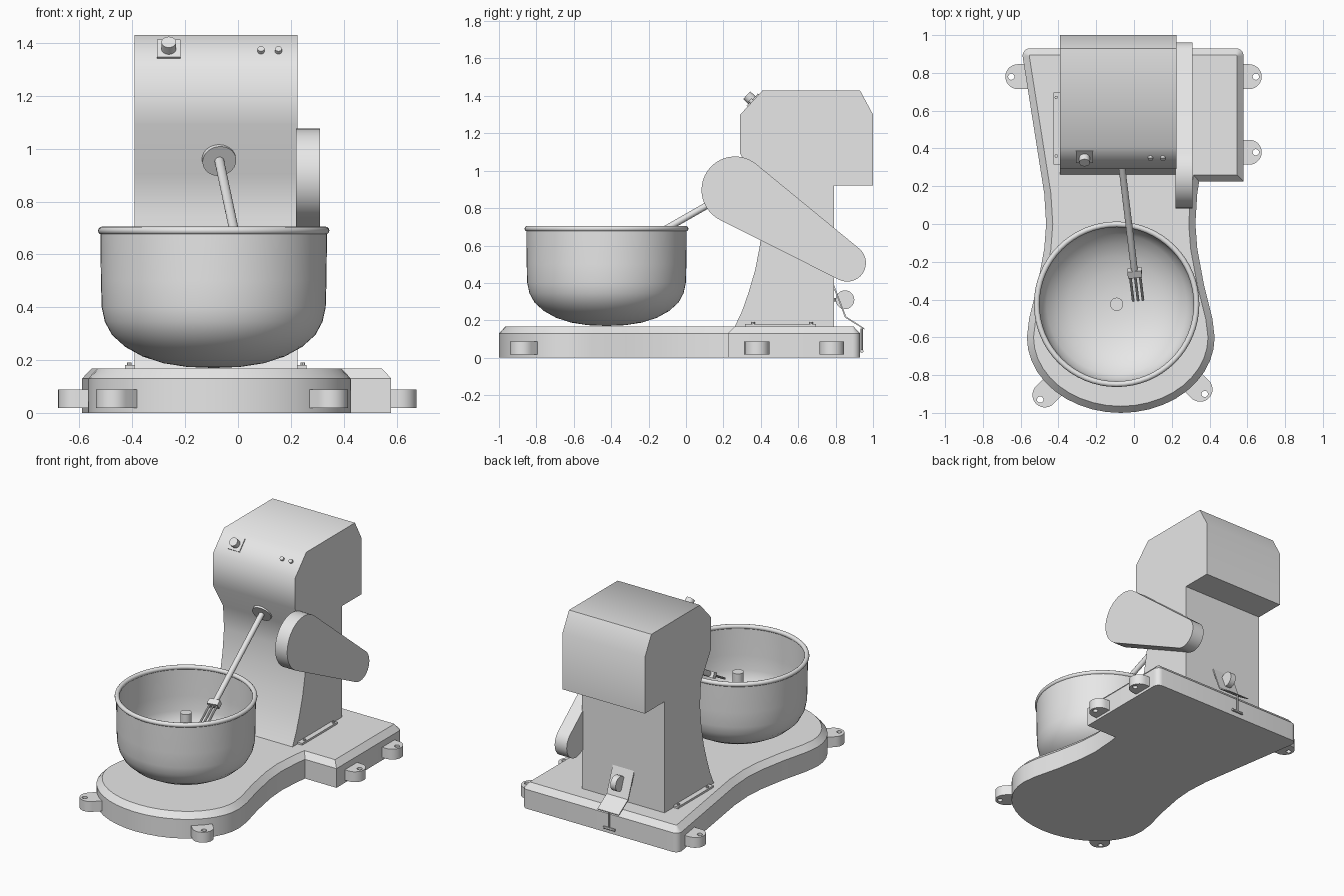
import bpy, bmesh
from math import sin, cos, pi, radians, atan2, asin, hypot
from mathutils import Vector, Matrix

cube = bpy.data.objects.get("Cube")
if cube:
    bpy.data.objects.remove(cube, do_unlink=True)

GREY = (0.8, 0.8, 0.8, 1)
metal = bpy.data.materials.new("light_grey")
metal.use_nodes = True
metal.diffuse_color = GREY
metal.node_tree.nodes["Principled BSDF"].inputs["Base Color"].default_value = GREY


def finish(bm, name, angle=35):
    bmesh.ops.recalc_face_normals(bm, faces=bm.faces)
    mesh = bpy.data.meshes.new(name)
    bm.to_mesh(mesh)
    bm.free()
    obj = bpy.data.objects.new(name, mesh)
    bpy.context.collection.objects.link(obj)
    mesh.materials.append(metal)
    bpy.ops.object.select_all(action='DESELECT')
    obj.select_set(True)
    bpy.context.view_layer.objects.active = obj
    bpy.ops.object.shade_smooth_by_angle(angle=radians(angle))
    return obj


def arc(cx, cy, rx, ry, a0, a1, n):
    """Points along an elliptical arc, angles in degrees."""
    return [(cx + rx * cos(radians(a0 + (a1 - a0) * i / n)),
             cy + ry * sin(radians(a0 + (a1 - a0) * i / n))) for i in range(n + 1)]


def prism_x(name, profile, x0, x1, angle=35):
    """Extrude a (y, z) profile along x."""
    bm = bmesh.new()
    face = bm.faces.new([bm.verts.new((x0, y, z)) for y, z in profile])
    new = bmesh.ops.extrude_face_region(bm, geom=[face])["geom"]
    bmesh.ops.translate(bm, vec=(x1 - x0, 0, 0),
                        verts=[v for v in new if isinstance(v, bmesh.types.BMVert)])
    return finish(bm, name, angle)


def rod(name, start, end, radius, sides=24):
    a, b = Vector(start), Vector(end)
    bm = bmesh.new()
    spin = (b - a).to_track_quat('Z', 'Y').to_matrix().to_4x4()
    bmesh.ops.create_cone(bm, cap_ends=True, segments=sides, radius1=radius, radius2=radius,
                          depth=(b - a).length, matrix=Matrix.Translation((a + b) / 2) @ spin)
    return finish(bm, name)


def box(name, center, size, rotation=None):
    bm = bmesh.new()
    turn = (rotation or Matrix()).to_4x4()
    bmesh.ops.create_cube(bm, size=1, matrix=Matrix.Translation(center) @ turn
                          @ Matrix.Diagonal((*size, 1)))
    return finish(bm, name)


def lathe(name, profile, center, steps=64, closed=False):
    """Revolve an (r, z) profile about a vertical axis."""
    bm = bmesh.new()
    cx, cy = center
    vs = [bm.verts.new((cx + r, cy, z)) for r, z in profile]
    es = [bm.edges.new(p) for p in zip(vs, vs[1:])]
    if closed:
        es.append(bm.edges.new((vs[-1], vs[0])))
    bmesh.ops.spin(bm, geom=vs + es, cent=(cx, cy, 0), axis=(0, 0, 1),
                   angle=2 * pi, steps=steps, use_merge=True)
    bmesh.ops.remove_doubles(bm, verts=bm.verts, dist=0.0005)
    return finish(bm, name)


# Base slab: round front, narrow waist, wide back, chamfered top
waist = [(0.485, -0.5), (0.44, -0.32), (0.405, -0.13), (0.395, 0.0), (0.405, 0.16)]
outline = arc(-0.07, -0.6, 0.497, 0.4, 180, 360, 20)
outline += [(-0.07 + w, y) for w, y in waist] + [(0.345, 0.225), (0.58, 0.225)]
outline += arc(0.54, 0.89, 0.04, 0.04, 0, 90, 5) + arc(-0.55, 0.89, 0.04, 0.04, 90, 180, 5)
outline += [(-0.07 - w, y) for w, y in reversed(waist)]
bm = bmesh.new()
slab = bm.faces.new([bm.verts.new((x, y, 0)) for x, y in outline])
new = bmesh.ops.extrude_face_region(bm, geom=[slab])["geom"]
bmesh.ops.translate(bm, vec=(0, 0, 0.13), verts=[v for v in new if isinstance(v, bmesh.types.BMVert)])
bmesh.ops.recalc_face_normals(bm, faces=bm.faces)
top = [f for f in bm.faces if f.normal.z > 0.9]
bmesh.ops.inset_region(bm, faces=top, thickness=0.035, use_even_offset=True)
top = max((f for f in bm.faces if f.normal.z > 0.9), key=lambda f: f.calc_area())
bmesh.ops.translate(bm, vec=(0, 0, 0.038), verts=top.verts)
finish(bm, "base", 25)


# Mounting lugs with bolt holes
def lug(name, x, y, heading):
    bm = bmesh.new()
    body = arc(0, 0, 0.066, 0.066, -90, 90, 14) + [(-0.13, 0.066), (-0.13, -0.066)]
    hole = arc(0.035, 0, 0.017, 0.017, 0, 330, 11)
    edges = []
    for loop in (body, hole):
        vs = [bm.verts.new((px, py, 0.018)) for px, py in loop]
        edges += [bm.edges.new((vs[i - 1], vs[i])) for i in range(len(vs))]
    bmesh.ops.triangle_fill(bm, edges=edges, use_beauty=True)
    new = bmesh.ops.extrude_face_region(bm, geom=bm.faces[:])["geom"]
    bmesh.ops.translate(bm, vec=(0, 0, 0.07),
                        verts=[v for v in new if isinstance(v, bmesh.types.BMVert)])
    bm.transform(Matrix.Translation((x, y, 0)) @ Matrix.Rotation(radians(heading), 4, 'Z'))
    finish(bm, name)


lug("back_right_lug", -0.615, 0.78, 180)
lug("back_left_lug", 0.61, 0.78, 0)
lug("middle_left_lug", 0.61, 0.38, 0)
lug("front_right_lug", -0.472, -0.905, 225)
lug("front_left_lug", 0.35, -0.875, -45)

# Column and motor head in one profile
column = [(0.26, 0.165), (0.30, 0.25), (0.335, 0.35), (0.37, 0.47), (0.395, 0.6), (0.41, 0.75),
          (0.40, 0.905), (0.29, 1.09), (0.29, 1.30), (0.41, 1.43), (0.93, 1.43),
          (1.0, 1.30), (1.0, 0.92), (0.79, 0.92), (0.79, 0.165)]
prism_x("column_and_head", column, -0.392, 0.225, 50)

# Belt cover: hull of a large and a small circle
big, small = (0.262, 0.897, 0.179), (0.862, 0.507, 0.1)
dy, dz = small[0] - big[0], small[1] - big[1]
axis = atan2(dz, dy) * 180 / pi
tilt = 90 - asin((big[2] - small[2]) / hypot(dy, dz)) * 180 / pi
cover = arc(big[0], big[1], big[2], big[2], axis + tilt, axis + 360 - tilt, 24)
cover += arc(small[0], small[1], small[2], small[2], axis - tilt, axis + tilt, 16)
prism_x("belt_cover", cover, 0.22, 0.31)

# Foot rails either side of the column, with bolts
for side, edge, sign in (("right", -0.392, -1), ("left", 0.225, 1)):
    box(side + "_foot_rail", (edge + sign * 0.017, 0.505, 0.174), (0.036, 0.38, 0.014))
    for i, y in enumerate((0.36, 0.67)):
        rod(f"{side}_rail_bolt_{i}", (edge + sign * 0.02, y, 0.17),
            (edge + sign * 0.02, y, 0.19), 0.009, 8)

# Bowl, rolled rim and centre post
BOWL = (-0.092, -0.425)
outer = [(0, 0.17), (0.1, 0.174), (0.19, 0.188), (0.27, 0.214), (0.335, 0.25), (0.385, 0.295),
         (0.412, 0.345), (0.424, 0.4), (0.427, 0.5), (0.429, 0.69)]
inner = [(max(r - 0.014, 0), z + 0.014 * (z < 0.3)) for r, z in reversed(outer)]
lathe("bowl", outer + inner, BOWL)
lathe("bowl_rim", arc(0.423, 0.69, 0.015, 0.015, 0, 330, 11), BOWL, closed=True)
rod("bowl_post", (*BOWL, 0.175), (*BOWL, 0.58), 0.035)

# Angled mixing shaft with mounting disc and fork
hub = Vector((-0.073, 0.375, 0.965))
along = Vector((0.054, -0.445, -0.255)).normalized()
frame = along.to_track_quat('Z', 'Y').to_matrix()
across = Vector((1, 0, 0)) - along * along.x
across.normalize()
normal = along.cross(across)
turn = Matrix((across, normal, along)).transposed()
rod("shaft_disc", hub - along * 0.02, hub + along * 0.025, 0.064, 32)
rod("mixing_shaft", hub, hub + along * 0.73, 0.018)
head = hub + along * 0.735
box("fork_block", head, (0.075, 0.04, 0.04), turn)
for i in (-1, 0, 1):
    root = head + across * 0.026 * i
    rod(f"fork_tine_{i + 2}", root, root + along * 0.17, 0.007, 8)

# Switch and indicator buttons on the front chamfer
out = Vector((0, -0.13, 0.12)).normalized()
slope = Matrix.Rotation(atan2(0.13, 0.12), 3, 'X')


def on_chamfer(x, z):
    return Vector((x, 0.29 + (z - 1.30) * 0.12 / 0.13, z))


box("switch_plate", on_chamfer(-0.262, 1.375), (0.09, 0.09, 0.014), slope)
knob = on_chamfer(-0.262, 1.373)
rod("switch_knob", knob, knob + out * 0.045, 0.028)
for i, x in enumerate((0.087, 0.153)):
    p = on_chamfer(x, 1.368)
    rod(f"indicator_{i}", p, p + out * 0.015, 0.013, 16)

# Rear pedal bracket, wheel and hanging latch
T = 0.006
prism_x("rear_bracket", [(0.785, 0.385), (0.85, 0.215), (0.955, 0.15), (0.955, 0.15 + T),
                         (0.85 + T, 0.215 + T), (0.785 + T, 0.385 + T)], -0.165, -0.005, 20)
rod("rear_wheel", (-0.103, 0.85, 0.31), (-0.063, 0.85, 0.31), 0.05, 32)
rod("rear_wheel_stem", (-0.083, 0.79, 0.31), (-0.083, 0.85, 0.31), 0.01, 8)
rod("latch_rod", (-0.083, 0.94, 0.155), (-0.083, 0.94, 0.03), 0.006, 8)
rod("latch_bar", (-0.125, 0.94, 0.035), (-0.041, 0.94, 0.035), 0.009, 8)
